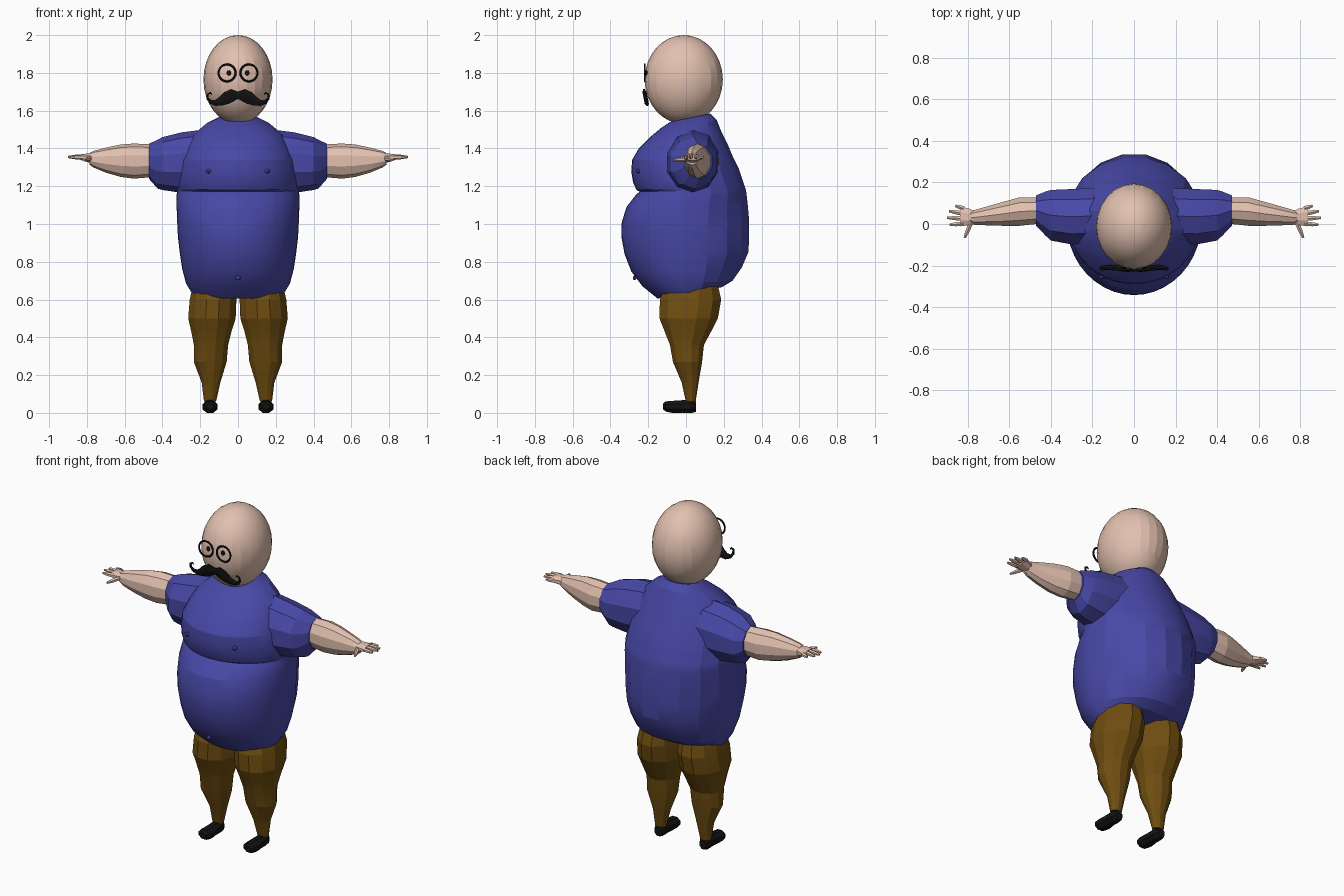
import bpy, bmesh, math
from mathutils import Vector

if "Cube" in bpy.data.objects:
    bpy.data.objects.remove(bpy.data.objects["Cube"])

X, Y, Z = Vector((1, 0, 0)), Vector((0, 1, 0)), Vector((0, 0, 1))


def material(name, rgb):
    m = bpy.data.materials.new(name)
    m.diffuse_color = (*rgb, 1)
    m.use_nodes = True
    m.node_tree.nodes["Principled BSDF"].inputs["Base Color"].default_value = m.diffuse_color
    return m


SKIN = material("skin", (.76, .53, .43))
SHIRT = material("shirt_blue", (.065, .065, .39))
TROUSER = material("trouser_brown", (.16, .075, .005))
BLACK = material("black", (.006, .006, .006))


def finish(obj, mat, mirror=False, angle=14):
    obj.data.materials.append(mat)
    bpy.ops.object.select_all(action='DESELECT')
    obj.select_set(True)
    bpy.context.view_layer.objects.active = obj
    bpy.ops.object.shade_smooth_by_angle(angle=math.radians(angle))
    if mirror:
        obj.modifiers.new("mirror", 'MIRROR')
    return obj


def ellipse(centre, u, v, n):
    """Ring of n points with half axes u and v."""
    c = Vector(centre)
    return [c + u * math.cos(a) + v * math.sin(a)
            for a in (2 * math.pi * (i + .5) / n for i in range(n))]


def loft(name, rings, mat, mirror=False, angle=14):
    """Skin a list of equal-length rings and cap both ends."""
    bm = bmesh.new()
    vs = [[bm.verts.new(p) for p in r] for r in rings]
    n = len(vs[0])
    for a, b in zip(vs, vs[1:]):
        for i in range(n):
            j = (i + 1) % n
            bm.faces.new((a[i], a[j], b[j], b[i]))
    bm.faces.new(vs[0])
    bm.faces.new(vs[-1])
    bmesh.ops.recalc_face_normals(bm, faces=bm.faces)
    me = bpy.data.meshes.new(name)
    bm.to_mesh(me)
    bm.free()
    obj = bpy.data.objects.new(name, me)
    bpy.context.collection.objects.link(obj)
    return finish(obj, mat, mirror, angle)


def ball(name, centre, size, mat, segs=12, rings=8, mirror=False):
    bm = bmesh.new()
    bmesh.ops.create_uvsphere(bm, u_segments=segs, v_segments=rings, radius=1)
    for v in bm.verts:
        v.co = Vector(centre) + Vector(a * b for a, b in zip(v.co, size))
    me = bpy.data.meshes.new(name)
    bm.to_mesh(me)
    bm.free()
    obj = bpy.data.objects.new(name, me)
    bpy.context.collection.objects.link(obj)
    return finish(obj, mat, mirror)


# Torso: dense smooth front, faceted back; rings are (z front, z back, half width, y front, y back)
angles = [math.pi + math.pi * i / 20 for i in range(20)] + [math.pi * i / 9 for i in range(9)]
torso = []
for zf, zb, w, yf, yb in [
        (.605, .665, .245, -.15, .19), (.67, .70, .275, -.23, .25),
        (.75, .77, .295, -.29, .30), (.84, .85, .308, -.325, .335),
        (.93, .93, .318, -.342, .34), (1.01, 1.01, .322, -.34, .34),
        (1.09, 1.09, .325, -.315, .333), (1.155, 1.15, .325, -.265, .326),
        (1.172, 1.18, .322, -.245, .322), (1.18, 1.20, .322, -.262, .315),
        (1.22, 1.24, .32, -.28, .302), (1.28, 1.29, .315, -.29, .285),
        (1.34, 1.35, .30, -.285, .255), (1.40, 1.42, .27, -.25, .225),
        (1.46, 1.49, .235, -.19, .19), (1.51, 1.55, .17, -.13, .165),
        (1.54, 1.585, .10, -.085, .13)]:
    ring = []
    for a in angles:
        t = (1 + math.sin(a)) / 2
        ring.append(Vector((w * math.cos(a), yf + (yb - yf) * t, zf + (zb - zf) * t)))
    torso.append(ring)
loft("shirt_body", torso, SHIRT, angle=19)

# Sleeves and arms: (x, y, z, half depth, half height)
def along_x(data, n):
    return [ellipse((x, y, z), Y * ry, Z * rz, n) for x, y, z, ry, rz in data]

loft("sleeves", along_x([
    (.18, .04, 1.335, .14, .165), (.30, .035, 1.325, .14, .16),
    (.40, .042, 1.32, .128, .14), (.425, .05, 1.317, .112, .13),
    (.472, .065, 1.332, .076, .092)], 10), SHIRT, True)
loft("arms", along_x([
    (.45, .065, 1.335, .066, .086), (.55, .06, 1.333, .072, .093),
    (.62, .05, 1.335, .062, .086), (.70, .04, 1.338, .049, .066),
    (.765, .032, 1.343, .038, .044), (.785, .032, 1.345, .034, .032)], 10), SKIN, True)

# Hands
loft("palms", along_x([
    (.765, .032, 1.348, .03, .028), (.79, .034, 1.35, .042, .026),
    (.835, .037, 1.354, .052, .016)], 8), SKIN, True)
fingers = [((.82, .075, 1.354), (.86, .088, 1.353)),
           ((.82, .05, 1.356), (.89, .062, 1.355)),
           ((.82, .026, 1.356), (.90, .03, 1.355)),
           ((.82, .001, 1.354), (.887, -.003, 1.353)),
           ((.785, .005, 1.345), (.815, -.067, 1.338))]
for k, (p, q) in enumerate(fingers):
    p, q = Vector(p), Vector(q)
    side = (q - p).cross(Z).normalized()
    loft(f"finger_{k + 1}", [ellipse(p.lerp(q, t), side * r, Z * r, 6)
                             for t, r in ((0, .013), (.6, .011), (1, .006))], SKIN, True)

# Trouser legs: (z, x, y, half width, half depth)
loft("trouser_legs", [ellipse((x, y, z), X * rx, Y * ry, 12) for z, x, y, rx, ry in [
    (.67, .128, .03, .115, .145), (.60, .132, .024, .128, .168),
    (.50, .138, .014, .130, .16), (.43, .141, .01, .11, .127),
    (.36, .143, .005, .094, .093), (.27, .147, .008, .09, .08),
    (.16, .143, .022, .051, .046), (.06, .148, .025, .033, .027)]], TROUSER, True)

# Shoes: (y, z, half width, half height)
loft("shoes", [ellipse((.148, y, z), X * rx, Z * rz, 8) for y, z, rx, rz in [
    (.052, .033, .024, .03), (.03, .036, .036, .039), (-.02, .034, .036, .036),
    (-.075, .032, .044, .034), (-.108, .034, .038, .029), (-.121, .034, .022, .016)]],
    BLACK, True)

# Head and eyes
ball("head", (0, -.012, 1.765), (.183, .207, .235), SKIN, 24, 16)
ball("pupils", (.048, -.21, 1.8), (.012, .008, .014), BLACK, mirror=True)

# Spectacle rims
bpy.ops.mesh.primitive_torus_add(major_segments=28, minor_segments=6,
                                 major_radius=.045, minor_radius=.0055)
rims = bpy.context.object
rims.name = "spectacle_rims"
for v in rims.data.vertices:
    v.co = (v.co.x + .058, v.co.z - .218, v.co.y + 1.8)
rims.data.flip_normals()
finish(rims, BLACK, True, 60)

# Moustache: tapered sweep with curled tip, (x, z, half thickness)
path = [(0, 1.682, .021), (.03, 1.682, .036), (.06, 1.667, .036), (.09, 1.65, .026),
        (.12, 1.641, .017), (.145, 1.646, .011), (.161, 1.665, .007),
        (.16, 1.687, .006), (.145, 1.694, .005), (.139, 1.685, .003)]
rings = []
for i, (x, z, r) in enumerate(path):
    a, b = path[max(i - 1, 0)], path[min(i + 1, len(path) - 1)]
    d = Vector((b[0] - a[0], 0, b[1] - a[1])).normalized() if i else X
    normal = Vector((-d.z, -.2 * d.x, d.x))
    rings.append(ellipse((x, -.22 + (1.7 - z) * .2, z), normal * r, Y * min(.012, r), 8))
loft("moustache", rings, BLACK, True, 40)

# Small shirt details
ball("chest_points", (.155, -.253, 1.28), (.014, .012, .012), SHIRT, 8, 6, True)
ball("navel", (0, -.272, .715), (.014, .01, .012), SHIRT, 8, 6)
